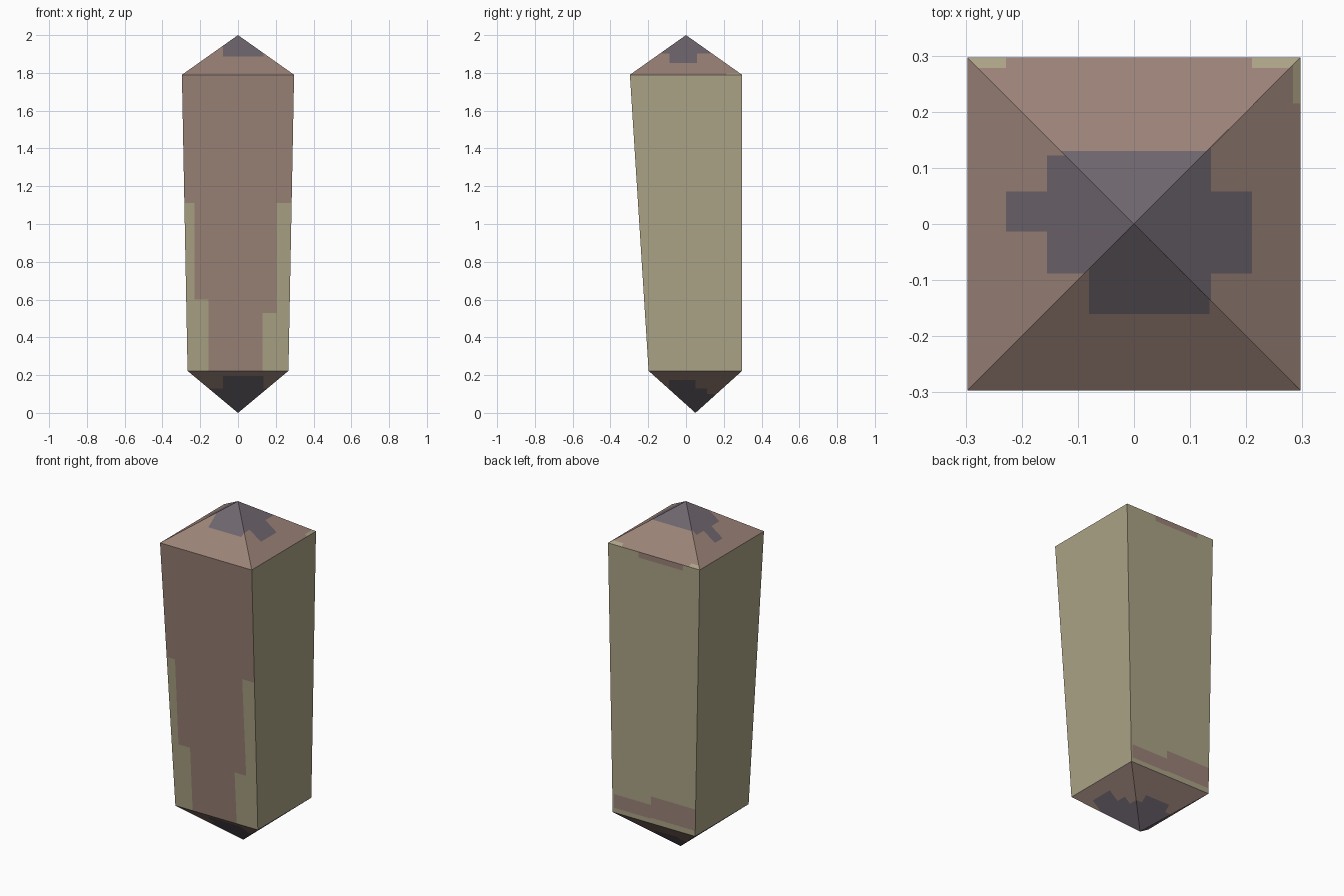
import bpy, bmesh
from mathutils import Vector

if "Cube" in bpy.data.objects:
    bpy.data.objects.remove(bpy.data.objects["Cube"])

# Colours
def srgb(r, g, b):
    lin = lambda c: ((c / 255 + 0.055) / 1.055) ** 2.4
    return (lin(r), lin(g), lin(b), 1)

KHAKI, BROWN, GREY = range(3)
COLOURS = [("khaki", srgb(171, 163, 134)), ("brown", srgb(154, 130, 119)),
           ("dark_grey", srgb(109, 101, 109))]

# Corner rings (front-left, front-right, back-right, back-left) and the two points
top = [(-.297, -.297, 1.79), (.297, -.297, 1.79), (.297, .297, 1.79), (-.297, .297, 1.79)]
low = [(-.267, -.198, .2225), (.267, -.198, .2225), (.267, .297, .2225), (-.267, .297, .2225)]
TIP, FOOT = (0, 0, 2), (0, .05, 0)
FRONT, RIGHT, BACK, LEFT = range(4)
B = 9  # beyond the edge of the model

# Painted patches: colour, first-axis range, second-axis range
body_patches = {   # x, z
    FRONT: [(KHAKI, -B, -.23, -B, 1.11), (KHAKI, -B, -.155, -B, .60),
            (KHAKI, .205, B, -B, 1.11), (KHAKI, .13, B, -B, .53)],
    BACK: [(BROWN, .02, .258, .25, .33), (BROWN, -B, .02, .255, .38),
           (BROWN, -.19, .10, 1.757, B)],
}
roof_patches = {   # x, y
    FRONT: [(GREY, -.08, .135, -.16, B)],
    RIGHT: [(GREY, -B, .137, -B, B), (GREY, -B, .21, -.088, .058),
            (KHAKI, .283, B, .215, B)],
    BACK: [(GREY, -B, B, -B, .13), (KHAKI, -B, -.228, .278, B),
           (KHAKI, .21, B, .278, B)],
    LEFT: [(GREY, -.155, B, -.088, .122), (GREY, -.228, B, -.013, .058)],
}
point_front = [(GREY, -B, B, -B, .13), (GREY, -.08, .135, -B, .196)]   # x, z
point_back = [(GREY, -B, B, -B, .10), (GREY, -.08, .08, -B, .13)]      # x, z
point_side = [(GREY, -B, B, -B, .10), (GREY, -B, .11, -B, .13),
              (GREY, -.09, .05, -B, .175)]                             # y, z
point_patches = {FRONT: point_front, RIGHT: point_side,
                 BACK: point_back, LEFT: point_side}


def add_side(bm, corners, base, patches, axes):
    """One flat side, cut along its patch borders and coloured by patch."""
    part = bmesh.new()
    part.faces.new([part.verts.new(c) for c in corners])
    for _, *limits in patches:
        for i, value in enumerate(limits):
            if abs(value) == B:
                continue
            normal = Vector((0, 0, 0))
            normal[axes[i // 2]] = 1
            bmesh.ops.bisect_plane(
                part, geom=part.verts[:] + part.edges[:] + part.faces[:],
                dist=1e-5, plane_co=normal * value, plane_no=normal)
    part.normal_update()
    for f in part.faces:
        c = f.calc_center_median()
        colour = base
        for m, a0, a1, b0, b1 in patches:
            if a0 < c[axes[0]] < a1 and b0 < c[axes[1]] < b1:
                colour = m
        verts = [v.co for v in f.verts]
        if f.normal.dot(c - Vector((0, 0, 1))) < 0:
            verts.reverse()
        bm.faces.new([bm.verts.new(v) for v in verts]).material_index = colour
    part.free()


# Tapered body, pyramid roof and pointed underside
bm = bmesh.new()
for s in range(4):
    n = (s + 1) % 4
    side_axes = (0, 2) if s in (FRONT, BACK) else (1, 2)
    add_side(bm, [low[s], low[n], top[n], top[s]],
             BROWN if s == FRONT else KHAKI, body_patches.get(s, []), side_axes)
    add_side(bm, [top[s], top[n], TIP], BROWN, roof_patches[s], (0, 1))
    add_side(bm, [low[s], low[n], FOOT], BROWN, point_patches[s], side_axes)
bmesh.ops.remove_doubles(bm, verts=bm.verts[:], dist=1e-5)

mesh = bpy.data.meshes.new("pointed_block")
bm.to_mesh(mesh)
bm.free()
for name, colour in COLOURS:
    mat = bpy.data.materials.new(name)
    mat.diffuse_color = colour
    mat.use_nodes = True
    mat.node_tree.nodes["Principled BSDF"].inputs["Base Color"].default_value = mat.diffuse_color
    mesh.materials.append(mat)
bpy.context.collection.objects.link(bpy.data.objects.new("pointed_block", mesh))
